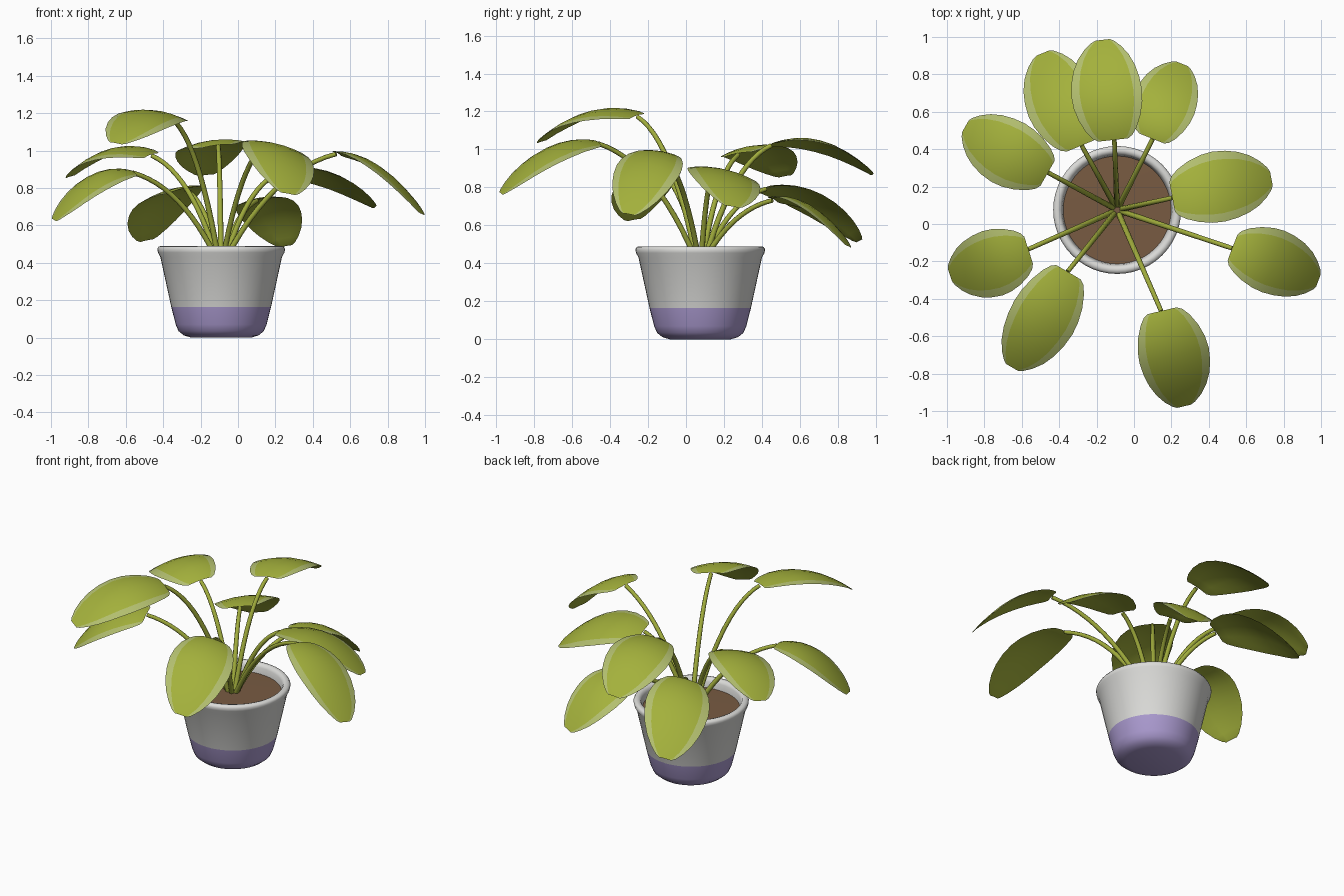
import bpy, bmesh, math
from mathutils import Vector

if "Cube" in bpy.data.objects:
    bpy.data.objects.remove(bpy.data.objects["Cube"], do_unlink=True)


def material(name, r, g, b):
    m = bpy.data.materials.new(name)
    m.use_nodes = True
    m.diffuse_color = (r, g, b, 1)
    shader = m.node_tree.nodes["Principled BSDF"]
    shader.inputs["Base Color"].default_value = (r, g, b, 1)
    shader.inputs["Roughness"].default_value = 0.7
    return m


glaze = material("pot_white", 0.71, 0.71, 0.69)
lilac = material("pot_lilac", 0.40, 0.32, 0.62)
earth = material("soil_brown", 0.19, 0.105, 0.055)
green = material("leaf_green", 0.37, 0.44, 0.045)
edge_green = material("leaf_edge_green", 0.45, 0.52, 0.16)
stem_green = material("stem_green", 0.35, 0.41, 0.045)

CENTRE = Vector((-0.09, 0.075, 0))


def finish(name, bm, mats, angle=40):
    bmesh.ops.remove_doubles(bm, verts=bm.verts, dist=1e-5)
    bmesh.ops.recalc_face_normals(bm, faces=bm.faces)
    mesh = bpy.data.meshes.new(name)
    bm.to_mesh(mesh)
    bm.free()
    for m in mats:
        mesh.materials.append(m)
    ob = bpy.data.objects.new(name, mesh)
    bpy.context.collection.objects.link(ob)
    bpy.ops.object.select_all(action="DESELECT")
    ob.select_set(True)
    bpy.context.view_layer.objects.active = ob
    bpy.ops.object.shade_smooth_by_angle(angle=math.radians(angle))


def lathe(profile, steps=48):
    bm = bmesh.new()
    verts = [bm.verts.new((CENTRE.x + r, CENTRE.y, z)) for r, z in profile]
    edges = [bm.edges.new(pair) for pair in zip(verts, verts[1:])]
    bmesh.ops.spin(bm, geom=verts + edges, cent=CENTRE, axis=(0, 0, 1),
                   angle=math.tau, steps=steps)
    return bm


# Pot: rounded foot, flared wall, rolled rim, hollow above the soil
BAND = 0.165
bm = lathe([(0, 0), (0.16, 0), (0.20, 0.012), (0.228, 0.035), (0.243, 0.07),
            (0.267, BAND), (0.325, 0.43), (0.338, 0.455), (0.342, 0.474),
            (0.334, 0.487), (0.318, 0.49), (0.303, 0.485), (0.295, 0.468),
            (0.29, 0.44), (0.28, 0.38)])
for f in bm.faces:
    f.material_index = int(f.calc_center_median().z < BAND)
finish("pot", bm, [glaze, lilac], 60)

# Soil
finish("soil", lathe([(0, 0.435), (0.29, 0.43)]), [earth])

# Blade outline: position along the length, half width
OUTLINE = [(0, 0.42), (0.03, 0.56), (0.1, 0.71), (0.22, 0.87), (0.35, 0.97),
           (0.47, 1.0), (0.6, 0.96), (0.72, 0.87), (0.83, 0.72),
           (0.92, 0.52), (0.98, 0.32), (1, 0.2)]
ACROSS = [-1, -0.76, -0.4, 0, 0.4, 0.76, 1]
SHIFT, CUP, ARCH, THICK = 0.07, 0.035, 0.36, 0.006


def leaf(name, base, tip, half, roll):
    base, tip = Vector(base), Vector(tip)
    along = tip - base
    drop = -along.z
    along.z = 0
    side = Vector((-along.y, along.x, 0)).normalized()
    bm = bmesh.new()
    last = len(OUTLINE) - 1
    for under in (0, 1):
        rows = []
        for i, (t, w) in enumerate(OUTLINE):
            row = []
            for u in ACROSS:
                s = u * w * half
                p = base + along * t + side * (s + SHIFT * w * half)
                p.z += (ARCH - drop) * t - ARCH * t * t - roll * s - CUP * (u * w) ** 2
                if under and abs(u) < 1 and 0 < i < last:
                    p.z -= THICK
                row.append(bm.verts.new(p))
            rows.append(row)
        for a, b in zip(rows, rows[1:]):
            for j in range(len(ACROSS) - 1):
                f = bm.faces.new((a[j], a[j + 1], b[j + 1], b[j]))
                f.material_index = int(not under and j in (0, len(ACROSS) - 2))
    finish(name, bm, [green, edge_green], 60)


def stem(name, base):
    end = Vector(base)
    out = end - CENTRE
    out.z = 0
    start = CENTRE + out.normalized() * 0.025 + Vector((0, 0, 0.42))
    span = end - start
    bend = start + Vector((span.x * 0.42, span.y * 0.42, span.z * 0.84))
    curve = bpy.data.curves.new(name, "CURVE")
    curve.dimensions = "3D"
    curve.bevel_depth = 0.0135
    curve.bevel_resolution = 2
    curve.use_fill_caps = True
    spline = curve.splines.new("POLY")
    count = 13
    spline.points.add(count - 1)
    for i, point in enumerate(spline.points):
        t = i / (count - 1)
        p = start * (1 - t) ** 2 + bend * 2 * t * (1 - t) + end * t * t
        p.z -= 0.008 * t
        point.co = (*p, 1)
        point.radius = 1.15 - 0.25 * t
    curve.materials.append(stem_green)
    ob = bpy.data.objects.new(name, curve)
    bpy.context.collection.objects.link(ob)
    bpy.ops.object.select_all(action="DESELECT")
    ob.select_set(True)
    bpy.context.view_layer.objects.active = ob
    bpy.ops.object.convert(target="MESH")
    bpy.ops.object.shade_smooth_by_angle(angle=math.radians(60))


# Leaves: blade base, blade tip, half width, sideways tilt
LEAVES = {
    "left": ((0.205, 0.14, 0.88), (0.735, 0.24, 0.70), 0.19, 0.18),
    "front_left": ((0.525, -0.13, 0.99), (0.985, -0.305, 0.66), 0.175, 0.17),
    "front": ((0.145, -0.465, 1.04), (0.265, -0.975, 0.77), 0.19, 0.18),
    "front_right": ((-0.355, -0.255, 1.18), (-0.655, -0.765, 1.04), 0.18, 0.16),
    "right": ((-0.565, -0.135, 0.89), (-0.985, -0.27, 0.63), 0.18, 0.18),
    "back_right": ((-0.46, 0.275, 0.98), (-0.90, 0.525, 0.86), 0.18, 0.16),
    "back_inner": ((-0.28, 0.42, 0.80), (-0.485, 0.915, 0.52), 0.19, 0.2),
    "back": ((-0.105, 0.45, 1.03), (-0.165, 0.985, 0.87), 0.19, 0.12),
    "back_left": ((0.10, 0.455, 0.74), (0.26, 0.855, 0.49), 0.17, 0.18),
}
for place, (base, tip, half, roll) in LEAVES.items():
    leaf(place + "_leaf", base, tip, half, roll)
    stem(place + "_stem", base)
